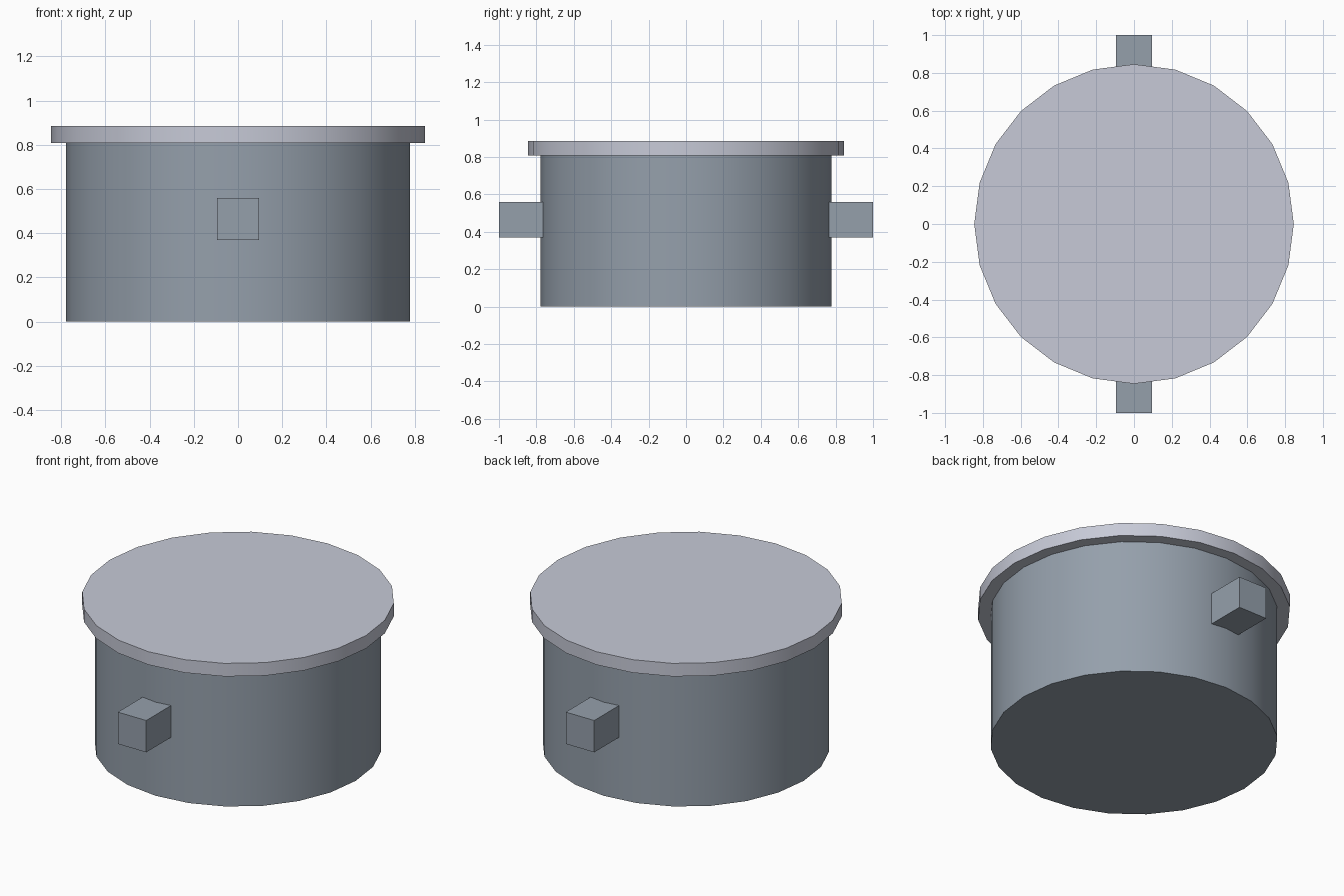
import bpy
import math

if "Cube" in bpy.data.objects:
    bpy.data.objects.remove(bpy.data.objects["Cube"])


def material(name, color):
    mat = bpy.data.materials.new(name)
    mat.diffuse_color = (*color, 1)
    mat.use_nodes = True
    mat.node_tree.nodes["Principled BSDF"].inputs["Base Color"].default_value = mat.diffuse_color
    return mat


def cylinder(name, radius, z0, z1, mat):
    bpy.ops.mesh.primitive_cylinder_add(
        vertices=24, radius=radius, depth=z1 - z0, location=(0, 0, (z0 + z1) / 2))
    obj = bpy.context.object
    obj.name = name
    obj.data.materials.append(mat)
    bpy.ops.object.shade_smooth_by_angle(angle=math.radians(30))
    return obj


def box(name, center, size, mat):
    bpy.ops.mesh.primitive_cube_add(size=1, location=center)
    obj = bpy.context.object
    obj.name = name
    obj.scale = size
    bpy.ops.object.transform_apply(location=False, rotation=False, scale=True)
    obj.data.materials.append(mat)
    return obj


steel_blue = material("blue_grey", (0.30, 0.35, 0.41))
pale_grey = material("pale_grey", (0.57, 0.59, 0.68))

# Pot body and overhanging lid
cylinder("pot_body", 0.778, 0.0, 0.808, steel_blue)
cylinder("lid", 0.846, 0.808, 0.886, pale_grey)

# Block handles at front and back, sunk slightly into the body
for name, side in (("front_handle", -1), ("back_handle", 1)):
    box(name, (0, side * 0.86, 0.464), (0.188, 0.28, 0.19), steel_blue)
